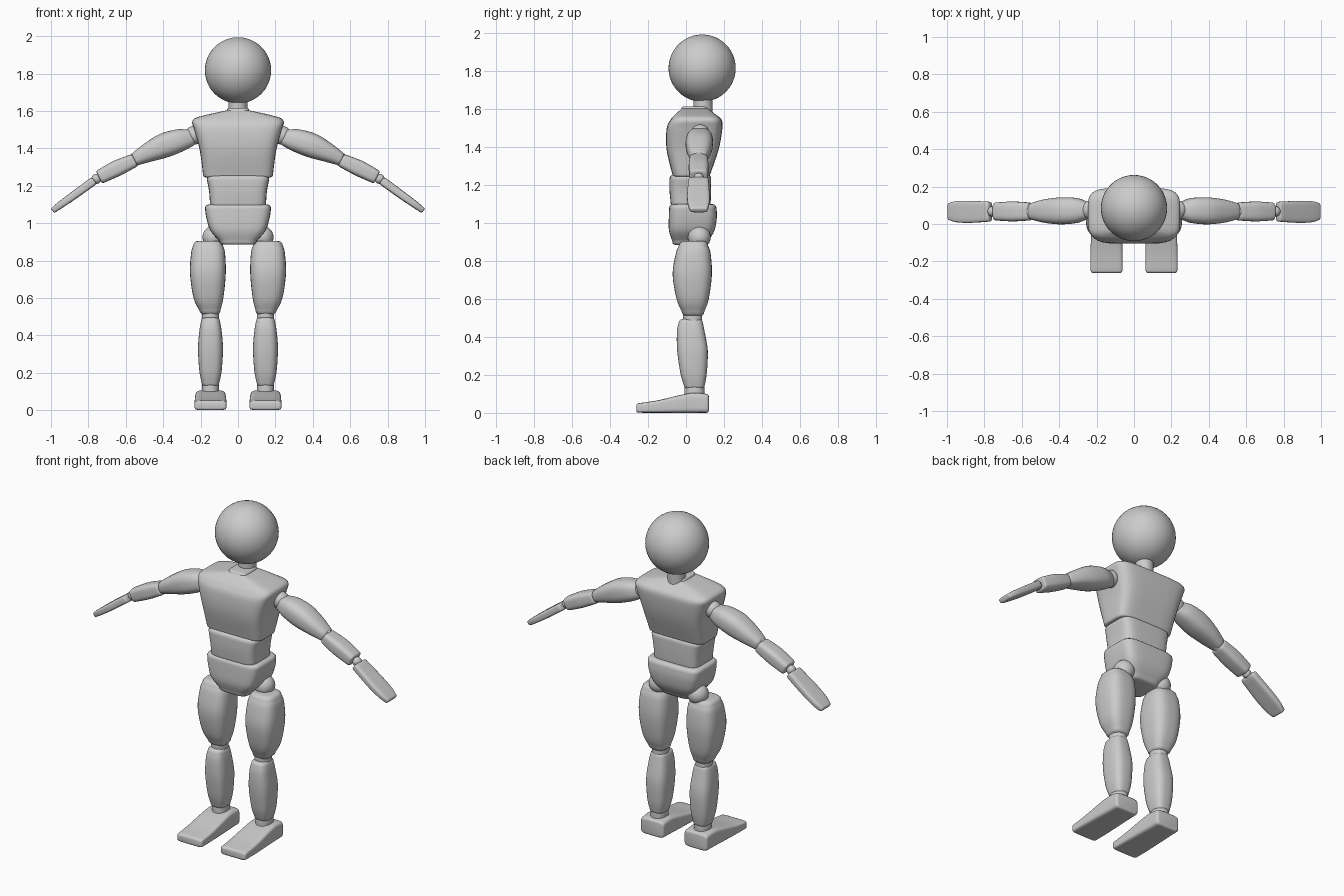
import bpy
import bmesh
from math import sin, cos, pi, radians
from mathutils import Vector

cube = bpy.data.objects.get("Cube")
if cube:
    bpy.data.objects.remove(cube)

GREY = (0.6, 0.6, 0.6, 1)
mat = bpy.data.materials.new("plain grey")
mat.use_nodes = True
mat.diffuse_color = GREY
mat.node_tree.nodes["Principled BSDF"].inputs["Base Color"].default_value = GREY

X, Y, Z = Vector((1, 0, 0)), Vector((0, 1, 0)), Vector((0, 0, 1))


def finish(bm, name):
    bmesh.ops.recalc_face_normals(bm, faces=bm.faces)
    mesh = bpy.data.meshes.new(name)
    bm.to_mesh(mesh)
    bm.free()
    mesh.materials.append(mat)
    ob = bpy.data.objects.new(name, mesh)
    bpy.context.collection.objects.link(ob)
    bpy.ops.object.select_all(action='DESELECT')
    ob.select_set(True)
    bpy.context.view_layer.objects.active = ob
    bpy.ops.object.shade_smooth_by_angle(angle=radians(40))
    return ob


def ball(name, centre, r, segments=24):
    bm = bmesh.new()
    bmesh.ops.create_uvsphere(bm, u_segments=segments, v_segments=segments // 2, radius=r)
    bmesh.ops.translate(bm, vec=Vector(centre), verts=bm.verts)
    return finish(bm, name)


def spline(a, b, c, d, t):
    return 0.5 * (2 * b + (c - a) * t + (2 * a - 5 * b + 4 * c - d) * t * t
                  + (3 * b - a - 3 * c + d) * t ** 3)


def loft(name, rows, u=X, v=Y, power=4, rounding=0.02, steps=4, count=32):
    """Skin rounded sections (x, y, z, half u, half v) and round both ends."""
    rows = [list(r) for r in rows]
    first = (Vector(rows[0][:3]) - Vector(rows[1][:3])).normalized()
    last = (Vector(rows[-1][:3]) - Vector(rows[-2][:3])).normalized()
    for row, d in ((rows[0], first), (rows[-1], last)):
        row[:3] = Vector(row[:3]) - d * rounding
    padded = [rows[0]] + rows + [rows[-1]]
    rings = []
    for i in range(len(rows) - 1):
        for s in range(steps):
            rings.append([spline(*k, s / steps) for k in zip(*padded[i:i + 4])])
    rings.append(rows[-1])

    def cap(row, d):
        out = []
        for deg in (30, 60, 90):
            a = radians(deg)
            c = Vector(row[:3]) + d * rounding * sin(a)
            out.append([*c] + [h - rounding * (1 - cos(a)) for h in row[3:]])
        return out

    rings = cap(rows[0], first)[::-1] + rings + cap(rows[-1], last)
    bm = bmesh.new()
    loops = []
    for x, y, z, hu, hv in rings:
        loop = []
        for k in range(count):
            a = 2 * pi * (k + 0.5) / count
            cu, cv = cos(a), sin(a)
            pu = abs(cu) ** (2 / power) * (1 if cu > 0 else -1)
            pv = abs(cv) ** (2 / power) * (1 if cv > 0 else -1)
            loop.append(bm.verts.new(Vector((x, y, z)) + u * hu * pu + v * hv * pv))
        loops.append(loop)
    for a, b in zip(loops, loops[1:]):
        for k in range(count):
            n = (k + 1) % count
            bm.faces.new((a[k], a[n], b[n], b[k]))
    bm.faces.new(loops[0])
    bm.faces.new(loops[-1])
    return finish(bm, name)


# Head, neck and trunk
ball("head", (0, 0.085, 1.817), 0.177, 48)
loft("neck", [(0, 0.09, 1.56, 0.05, 0.05), (0, 0.09, 1.68, 0.05, 0.05)], power=2, rounding=0.005)
loft("chest", [
    (0, 0.027, 1.245, 0.187, 0.1),
    (0, 0.035, 1.39, 0.205, 0.138),
    (0, 0.045, 1.5, 0.235, 0.147),
    (0, 0.053, 1.545, 0.245, 0.135),
    (0, 0.05, 1.57, 0.205, 0.11),
    (0, 0.045, 1.615, 0.06, 0.07)], power=5, rounding=0.012)
loft("abdomen", [
    (0, 0.025, 1.08, 0.15, 0.105),
    (0, 0.023, 1.17, 0.155, 0.11),
    (0, 0.023, 1.255, 0.167, 0.11)], power=5)
loft("pelvis", [
    (0, 0.02, 0.885, 0.1, 0.095),
    (0, 0.03, 0.96, 0.148, 0.12),
    (0, 0.036, 1.03, 0.17, 0.127),
    (0, 0.036, 1.1, 0.177, 0.125)], power=5)

for side, s in (("left_", 1), ("right_", -1)):
    # Leg
    ball(side + "hip", (s * 0.13, 0.07, 0.925), 0.06)
    loft(side + "thigh", [
        (s * 0.148, 0.038, 0.51, 0.057, 0.06),
        (s * 0.158, 0.035, 0.6, 0.08, 0.085),
        (s * 0.161, 0.033, 0.73, 0.096, 0.104),
        (s * 0.16, 0.038, 0.84, 0.091, 0.092),
        (s * 0.16, 0.04, 0.905, 0.08, 0.078)], power=3, rounding=0.025)
    loft(side + "knee", [(s * 0.147, 0.035, 0.46, 0.046, 0.05),
                         (s * 0.147, 0.035, 0.54, 0.046, 0.05)], power=2.2)
    loft(side + "shin", [
        (s * 0.147, 0.045, 0.125, 0.047, 0.055),
        (s * 0.147, 0.04, 0.21, 0.06, 0.07),
        (s * 0.147, 0.034, 0.33, 0.067, 0.081),
        (s * 0.147, 0.025, 0.43, 0.059, 0.073),
        (s * 0.147, 0.025, 0.495, 0.051, 0.064)], power=3)
    loft(side + "ankle", [(s * 0.147, 0.045, 0.07, 0.046, 0.053),
                          (s * 0.147, 0.045, 0.15, 0.046, 0.053)], power=2.2)
    loft(side + "foot", [
        (s * 0.147, -0.262, 0.025, 0.085, 0.025),
        (s * 0.147, -0.15, 0.033, 0.085, 0.033),
        (s * 0.147, -0.04, 0.046, 0.083, 0.046),
        (s * 0.147, 0.04, 0.053, 0.08, 0.053),
        (s * 0.147, 0.12, 0.05, 0.078, 0.05)], v=Z, power=6, rounding=0.012)

    # Arm, hanging outwards in a gentle curve
    def across(degrees):
        return Vector((s * sin(radians(degrees)), 0, cos(radians(degrees))))

    ball(side + "shoulder", (s * 0.235, 0.075, 1.47), 0.05)
    loft(side + "upper_arm", [
        (s * 0.24, 0.073, 1.462, 0.05, 0.048),
        (s * 0.31, 0.072, 1.444, 0.067, 0.061),
        (s * 0.395, 0.07, 1.415, 0.072, 0.066),
        (s * 0.48, 0.069, 1.378, 0.062, 0.052),
        (s * 0.56, 0.068, 1.338, 0.046, 0.038)], u=Y, v=across(22), power=2.6)
    ball(side + "elbow", (s * 0.55, 0.067, 1.34), 0.036)
    loft(side + "forearm", [
        (s * 0.552, 0.067, 1.337, 0.048, 0.037),
        (s * 0.648, 0.067, 1.293, 0.053, 0.043),
        (s * 0.743, 0.067, 1.245, 0.048, 0.038)], u=Y, v=across(27), power=3.5, rounding=0.01)
    ball(side + "wrist", (s * 0.757, 0.067, 1.237), 0.027)
    loft(side + "hand", [
        (s * 0.768, 0.066, 1.228, 0.053, 0.023),
        (s * 0.88, 0.065, 1.147, 0.059, 0.022),
        (s * 0.95, 0.066, 1.097, 0.056, 0.019),
        (s * 0.992, 0.067, 1.066, 0.046, 0.016)], u=Y, v=across(36), power=4.5, rounding=0.01)
